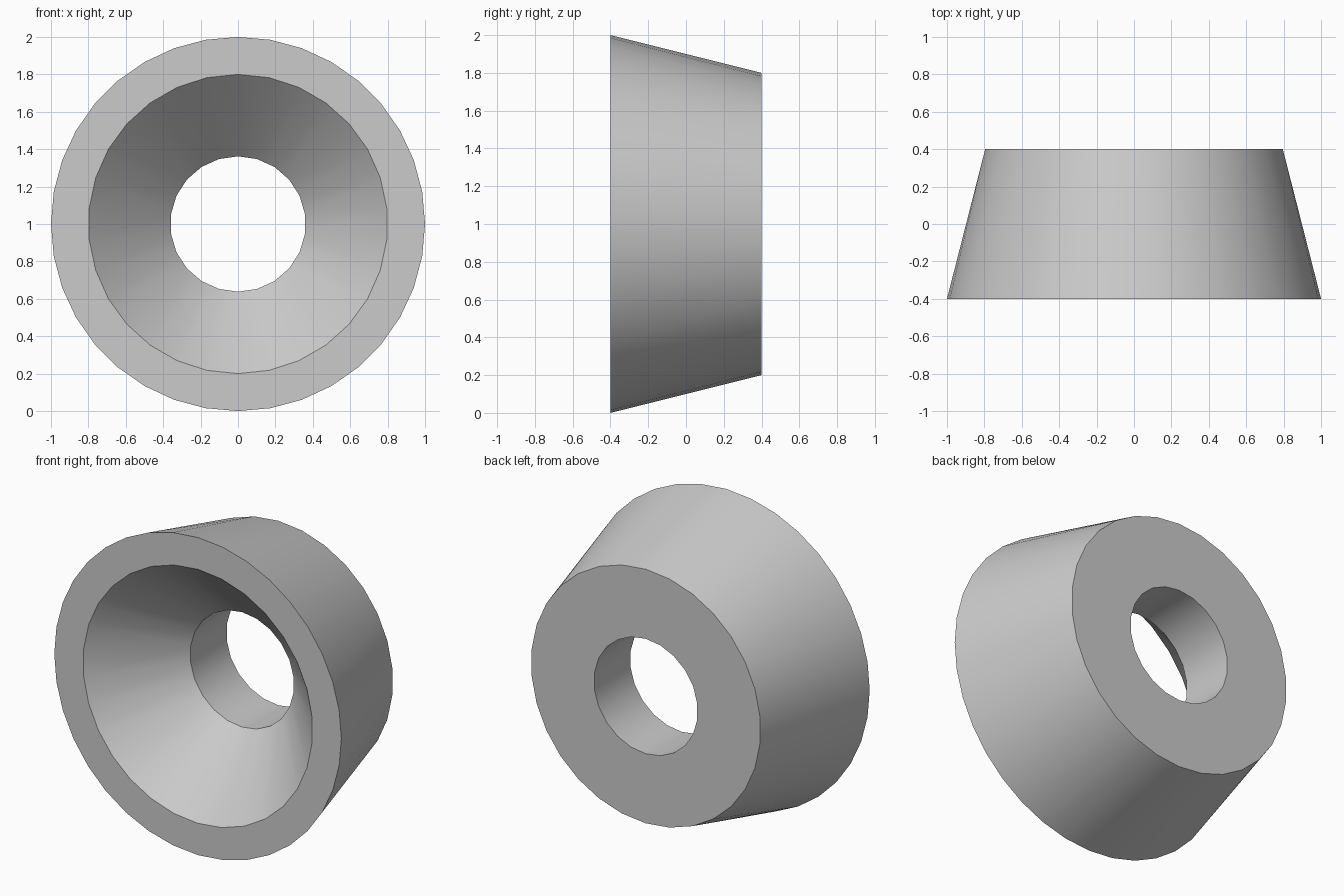
import bpy, bmesh
from math import sin, cos, pi, radians

cube = bpy.data.objects.get("Cube")
if cube:
    bpy.data.objects.remove(cube)

# Single grey material
grey = bpy.data.materials.new("plain_grey")
grey.use_nodes = True
colour = (0.6, 0.6, 0.6, 1)
grey.diffuse_color = colour
grey.node_tree.nodes["Principled BSDF"].inputs["Base Color"].default_value = colour

bm = bmesh.new()


def ring(radius, y, sides):
    """Circle around the y axis, first point at the top."""
    turn = 2 * pi / sides
    return [bm.verts.new((radius * sin(i * turn), y, 1 + radius * cos(i * turn)))
            for i in range(sides)]


def stitch(a, b):
    """Join two rings that may have different side counts."""
    i = j = 0
    while i < len(a) or j < len(b):
        p, q = a[i % len(a)], b[j % len(b)]
        if (i + 0.5) / len(a) <= (j + 0.5) / len(b):
            i += 1
            bm.faces.new((p, a[i % len(a)], q))
        else:
            j += 1
            bm.faces.new((p, b[j % len(b)], q))


# Closed profile: tapered outside, flat back, straight bore, flared mouth, flat rim
profile = [(1.0, -0.4, 36), (0.8, 0.4, 30), (0.362, 0.4, 22),
           (0.362, 0.04, 22), (0.8, -0.4, 30)]
rings = [ring(*p) for p in profile]
for k, current in enumerate(rings):
    stitch(current, rings[(k + 1) % len(rings)])
bmesh.ops.recalc_face_normals(bm, faces=bm.faces)

mesh = bpy.data.meshes.new("tapered_bushing")
bm.to_mesh(mesh)
bm.free()
mesh.materials.append(grey)
bushing = bpy.data.objects.new("tapered_bushing", mesh)
bpy.context.collection.objects.link(bushing)

# Smooth walls, sharp rims
bpy.ops.object.select_all(action='DESELECT')
bushing.select_set(True)
bpy.context.view_layer.objects.active = bushing
bpy.ops.object.shade_smooth_by_angle(angle=radians(30))
